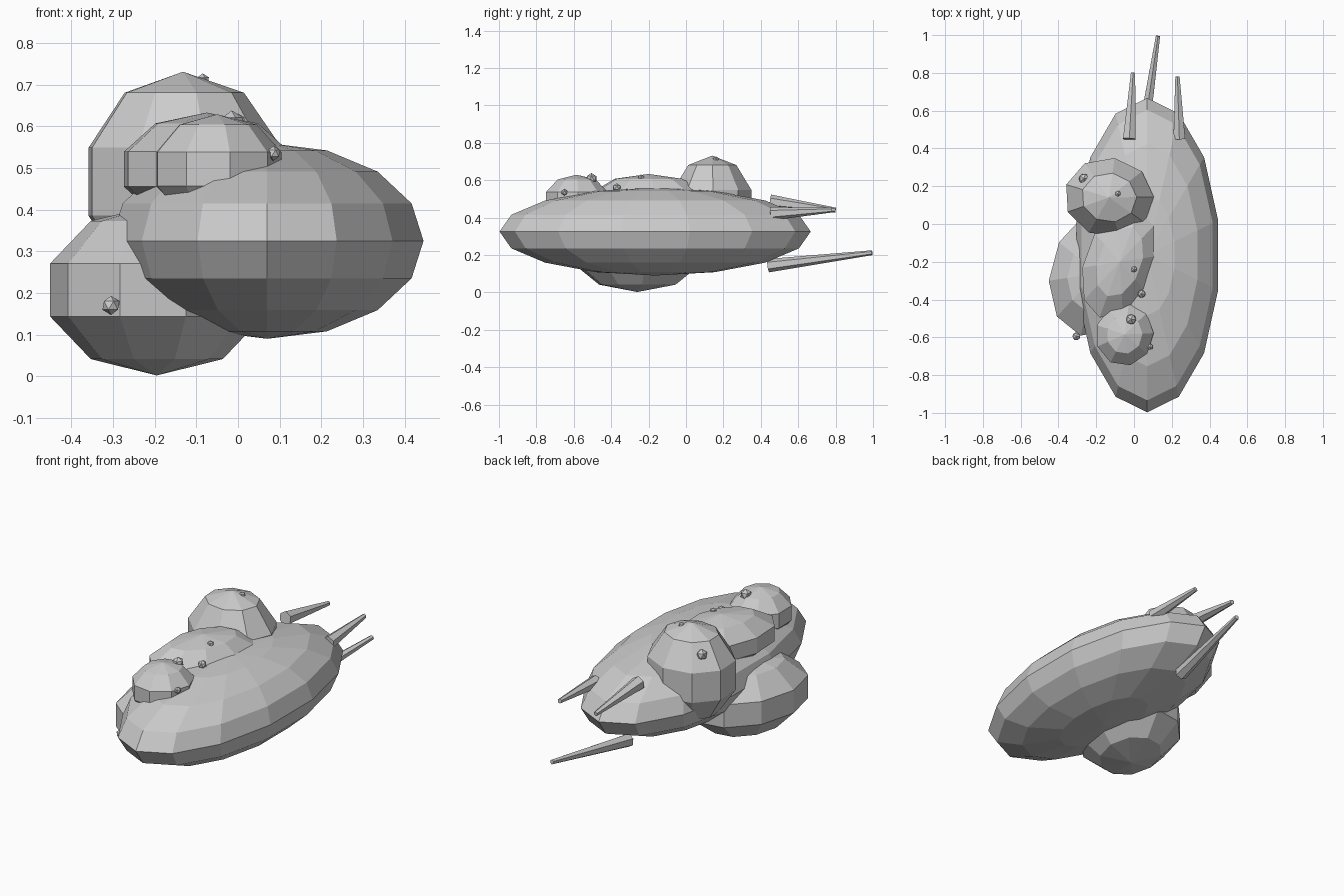
import bpy, bmesh
from math import radians
from mathutils import Matrix, Vector

start_cube = bpy.data.objects.get("Cube")
if start_cube:
    bpy.data.objects.remove(start_cube, do_unlink=True)


def add_object(name, bm):
    mesh = bpy.data.meshes.new(name)
    bm.to_mesh(mesh)
    bm.free()
    obj = bpy.data.objects.new(name, mesh)
    bpy.context.collection.objects.link(obj)
    return obj


def ellipsoid(name, centre, radii, segments, bands, turn=0):
    """Faceted ellipsoid, turned about its vertical axis."""
    bm = bmesh.new()
    bmesh.ops.create_uvsphere(bm, u_segments=segments, v_segments=bands, radius=1)
    bm.transform(Matrix.Diagonal((*radii, 1)))
    obj = add_object(name, bm)
    obj.location = centre
    obj.rotation_euler.z = radians(turn)
    return obj


def spike(name, base, tip, base_radius, tip_radius):
    """Tapered six-sided rod from base to tip."""
    base, tip = Vector(base), Vector(tip)
    axis = tip - base
    bm = bmesh.new()
    bmesh.ops.create_cone(bm, cap_ends=True, segments=6, radius1=base_radius,
                          radius2=tip_radius, depth=axis.length)
    obj = add_object(name, bm)
    obj.location = (base + tip) / 2
    obj.rotation_euler = axis.to_track_quat('Z', 'Y').to_euler()
    return obj


def nub(name, centre, radius):
    """Small faceted bead."""
    bm = bmesh.new()
    bmesh.ops.create_icosphere(bm, subdivisions=1, radius=radius)
    obj = add_object(name, bm)
    obj.location = centre
    return obj


# Hull and side pod
ellipsoid("hull", (0.07, -0.165, 0.325), (0.385, 0.832, 0.235), 14, 8)
ellipsoid("side_pod", (-0.195, -0.26, 0.207), (0.262, 0.36, 0.205), 10, 5, -15)

# Domes along the upper deck
ellipsoid("rear_dome", (-0.132, 0.14, 0.467), (0.25, 0.222, 0.264), 9, 5, -8)
ellipsoid("middle_dome", (-0.075, -0.2, 0.497), (0.195, 0.33, 0.136), 10, 5, -20)
ellipsoid("front_dome", (-0.05, -0.585, 0.497), (0.162, 0.175, 0.132), 9, 5, -8)

# Tail spikes
spike("upper_tail_spike", (-0.025, 0.45, 0.485), (-0.005, 0.8, 0.44), 0.038, 0.013)
spike("side_tail_spike", (0.24, 0.45, 0.42), (0.23, 0.78, 0.44), 0.036, 0.013)
spike("lower_tail_spike", (0.045, 0.44, 0.143), (0.127, 0.995, 0.212), 0.036, 0.013)

# Beads on the pod and domes
nub("pod_nub", (-0.305, -0.595, 0.17), 0.023)
nub("rear_dome_side_nub", (-0.265, 0.24, 0.625), 0.03)
nub("rear_dome_top_nub", (-0.085, 0.16, 0.71), 0.017)
nub("middle_dome_top_nub", (0.0, -0.24, 0.613), 0.018)
nub("middle_dome_side_nub", (0.04, -0.37, 0.56), 0.023)
nub("front_dome_top_nub", (-0.015, -0.505, 0.608), 0.03)
nub("front_dome_side_nub", (0.085, -0.65, 0.535), 0.018)
